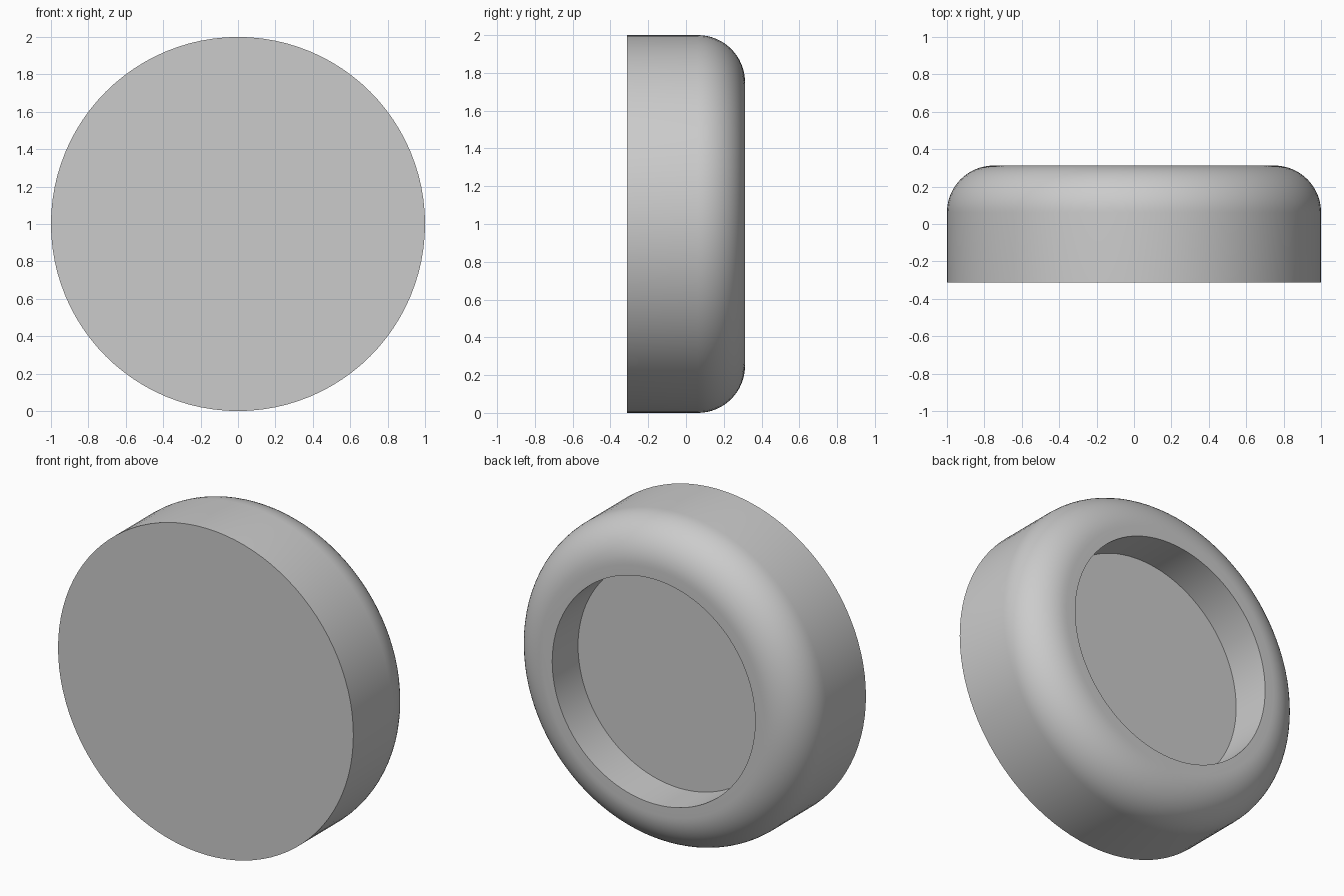
import bpy, bmesh, math
from mathutils import Vector

cube = bpy.data.objects.get("Cube")
if cube:
    bpy.data.objects.remove(cube, do_unlink=True)

SEGMENTS = 96
RADIUS, HALF_DEPTH = 1.0, 0.3125
FILLET, RECESS_RADIUS, RECESS_DEPTH = 0.25, 0.6875, 0.25

# Plain grey material
grey = bpy.data.materials.new("grey")
grey.use_nodes = True
colour = (0.6, 0.6, 0.6, 1)
grey.diffuse_color = colour
grey.node_tree.nodes["Principled BSDF"].inputs["Base Color"].default_value = colour

# Profile as (radius, y): front edge, rounded back edge, recess wall
profile = [(RADIUS, -HALF_DEPTH)]
for i in range(17):
    a = math.pi / 2 * i / 16
    profile.append((RADIUS - FILLET + FILLET * math.cos(a),
                    HALF_DEPTH - FILLET + FILLET * math.sin(a)))
profile += [(RECESS_RADIUS, HALF_DEPTH),
            (RECESS_RADIUS, HALF_DEPTH - RECESS_DEPTH)]

# Turn the profile around the y axis
bm = bmesh.new()
rings = []
for r, y in profile:
    angles = [math.tau * k / SEGMENTS for k in range(SEGMENTS)]
    rings.append([bm.verts.new(Vector((r * math.cos(a), y, RADIUS + r * math.sin(a))))
                  for a in angles])
for near, far in zip(rings, rings[1:]):
    for k in range(SEGMENTS):
        n = (k + 1) % SEGMENTS
        bm.faces.new((near[k], near[n], far[n], far[k]))

# Flat front disc and recess floor
bm.faces.new(rings[0])
bm.faces.new(rings[-1])
bmesh.ops.recalc_face_normals(bm, faces=bm.faces)

mesh = bpy.data.meshes.new("recessed_disc")
bm.to_mesh(mesh)
bm.free()
mesh.materials.append(grey)
disc = bpy.data.objects.new("recessed_disc", mesh)
bpy.context.collection.objects.link(disc)

bpy.ops.object.select_all(action="DESELECT")
disc.select_set(True)
bpy.context.view_layer.objects.active = disc
bpy.ops.object.shade_smooth_by_angle(angle=math.radians(30))
